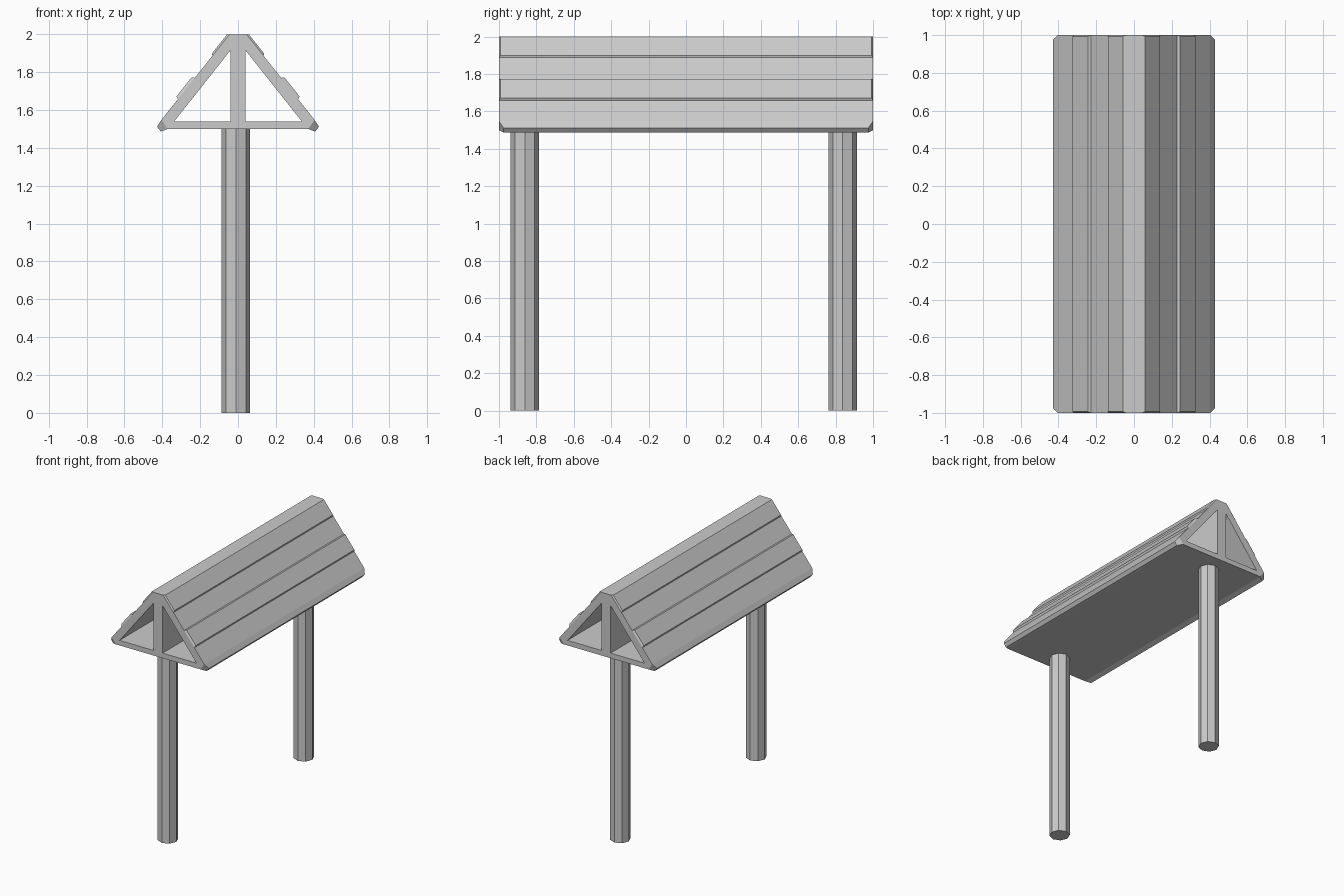
import bpy, bmesh, math
from mathutils import Vector

if "Cube" in bpy.data.objects:
    bpy.data.objects.remove(bpy.data.objects["Cube"])


def make_object(name, bm, mirror=False):
    bmesh.ops.recalc_face_normals(bm, faces=bm.faces)
    me = bpy.data.meshes.new(name)
    bm.to_mesh(me)
    bm.free()
    ob = bpy.data.objects.new(name, me)
    bpy.context.collection.objects.link(ob)
    if mirror:
        m = ob.modifiers.new("Mirror", 'MIRROR')
        m.use_axis[0] = True
        m.use_mirror_merge = False
    return ob


def raised_board(name, base, top, half_base, half_top):
    """Tapered board along y: base and top are pairs of (x, z) points."""
    bm = bmesh.new()
    rings = []
    for (p, q), h in ((base, half_base), (top, half_top)):
        rings.append([bm.verts.new((x, y, z)) for (x, z), y in
                      ((p, -h), (q, -h), (q, h), (p, h))])
    a, b = rings
    bm.faces.new(a)
    bm.faces.new(b)
    for i in range(4):
        j = (i + 1) % 4
        bm.faces.new((a[i], a[j], b[j], b[i]))
    make_object(name, bm, mirror=True)


# Hollow gable with two triangular tunnels and a central wall
half = {'bot': (0.04, 1.50), 'corner': (0.37, 1.50), 'eave': (0.405, 1.548),
        'ridge': (0.045, 2.0), 'in_low': (0.04, 1.54),
        'in_out': (0.337, 1.54), 'in_top': (0.04, 1.915)}
bm = bmesh.new()
R = {k: bm.verts.new((x, -1, z)) for k, (x, z) in half.items()}
L = {k: bm.verts.new((-x, -1, z)) for k, (x, z) in half.items()}
for S in (R, L):
    for keys in (('bot', 'corner', 'in_out', 'in_low'),
                 ('corner', 'eave', 'in_out'),
                 ('eave', 'ridge', 'in_top', 'in_out')):
        bm.faces.new([S[k] for k in keys])
for a, b in (('bot', 'in_low'), ('in_low', 'in_top'), ('in_top', 'ridge')):
    bm.faces.new((L[a], R[a], R[b], L[b]))
ext = bmesh.ops.extrude_face_region(bm, geom=bm.faces[:], use_keep_orig=True)
bmesh.ops.translate(bm, vec=(0, 2, 0),
                    verts=[g for g in ext['geom'] if isinstance(g, bmesh.types.BMVert)])
make_object("gable_roof", bm)

# Eave edges with chamfered ends
raised_board("eave_edge", ((0.37, 1.50), (0.405, 1.548)),
             ((0.408, 1.487), (0.428, 1.512)), 1.0, 0.975)

# Raised roof planks lying on each slope
ridge, eave = Vector(half['ridge']), Vector(half['eave'])
along = (eave - ridge).normalized()
out = Vector((-along.y, along.x))


def plank(name, x0, x1, height):
    p = ridge + along * ((x0 - ridge.x) / along.x)
    q = ridge + along * ((x1 - ridge.x) / along.x)
    raised_board(name, (p, q), (p + along * 0.008 + out * height,
                                q - along * 0.008 + out * height), 1.0, 0.992)


plank("upper_plank", 0.045, 0.135, 0.010)
plank("lower_plank", 0.228, 0.318, 0.015)

# Octagonal support posts
for name, y in (("front_post", -0.862), ("back_post", 0.838)):
    bm = bmesh.new()
    bmesh.ops.create_cone(bm, cap_ends=True, segments=8, radius1=0.075,
                          radius2=0.075, depth=1.5)
    bmesh.ops.translate(bm, verts=bm.verts, vec=(-0.011, y, 0.75))
    make_object(name, bm)
